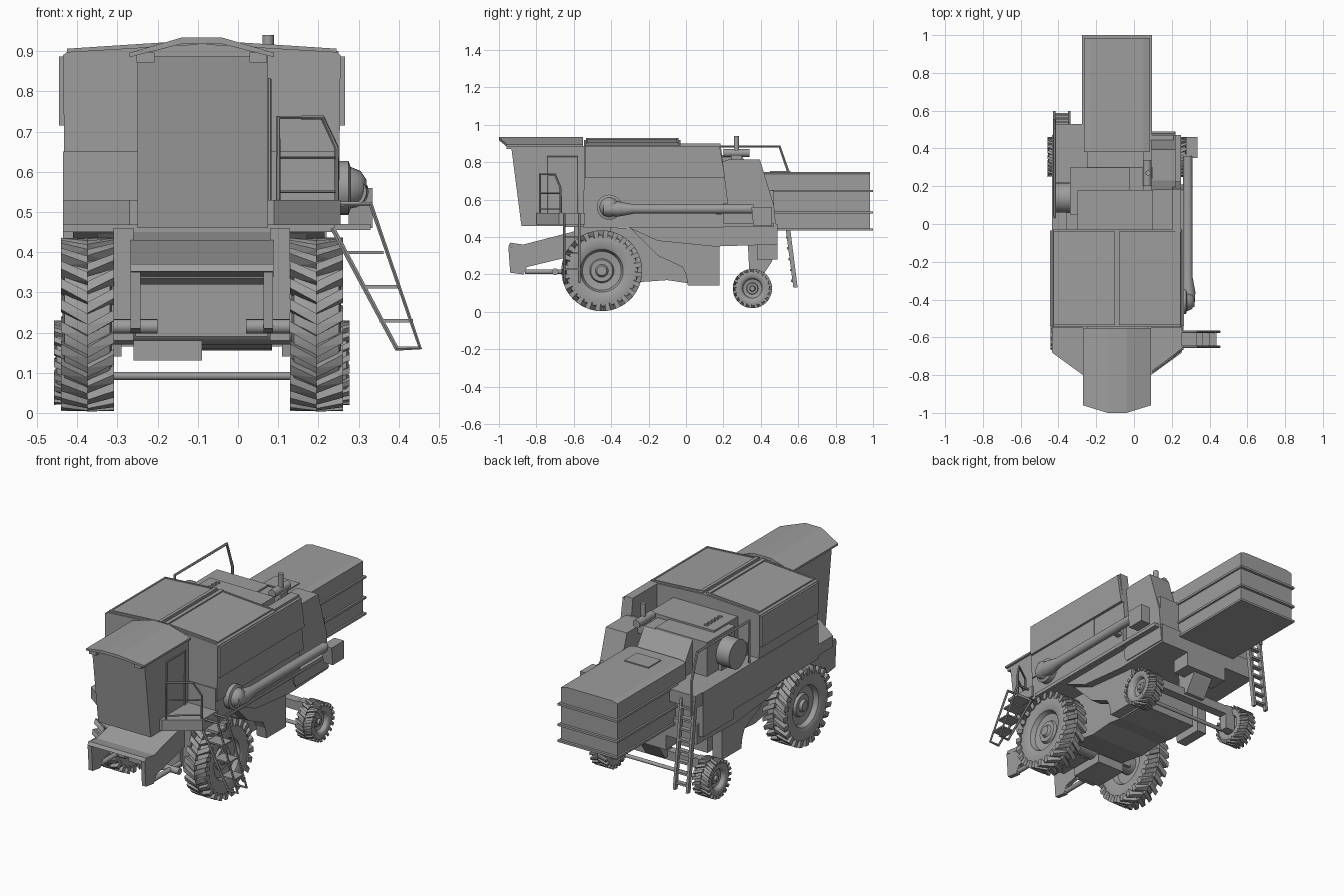
import bpy, bmesh
from math import sin, cos, pi, radians
from mathutils import Vector

cube = bpy.data.objects.get("Cube")
if cube:
    bpy.data.objects.remove(cube)

CX = -.09  # centre line of the machine body
SIDES = (("right", -1), ("left", 1))

paint = bpy.data.materials.new("grey_paint")
paint.use_nodes = True
grey = (.34, .34, .34, 1)
paint.diffuse_color = grey
for node in paint.node_tree.nodes:
    if node.type == "BSDF_PRINCIPLED":
        node.inputs["Base Color"].default_value = grey
        node.inputs["Roughness"].default_value = .6


def add_mesh(name, mesh, smooth=False):
    obj = bpy.data.objects.new(name, mesh)
    bpy.context.scene.collection.objects.link(obj)
    mesh.materials.clear()
    mesh.materials.append(paint)
    if smooth:
        for face in mesh.polygons:
            face.use_smooth = True
        mesh.set_sharp_from_angle(angle=radians(35))
    return obj


def finish(name, bm, smooth=False):
    bmesh.ops.recalc_face_normals(bm, faces=bm.faces)
    mesh = bpy.data.meshes.new(name)
    bm.to_mesh(mesh)
    bm.free()
    return add_mesh(name, mesh, smooth)


def prism(name, axis, points, start, end):
    """Extrude a flat outline along an axis."""
    place = {"x": lambda p, d: (d, p[0], p[1]),
             "y": lambda p, d: (p[0], d, p[1]),
             "z": lambda p, d: (p[0], p[1], d)}[axis]
    bm = bmesh.new()
    first = [bm.verts.new(place(p, start)) for p in points]
    last = [bm.verts.new(place(p, end)) for p in points]
    bm.faces.new(first)
    bm.faces.new(last)
    for i in range(len(points)):
        j = i - 1
        bm.faces.new((first[j], first[i], last[i], last[j]))
    return finish(name, bm)


def box(name, x, y, z):
    outline = [(x[0], y[0]), (x[1], y[0]), (x[1], y[1]), (x[0], y[1])]
    return prism(name, "z", outline, z[0], z[1])


def lathe(name, axis, centre, profile, steps=32):
    """Revolve (distance along axis, radius) pairs."""
    place = {"x": lambda a, u, v: (a, u, v),
             "y": lambda a, u, v: (u, a, v),
             "z": lambda a, u, v: (u, v, a)}[axis]
    bm = bmesh.new()
    rings = []
    for i in range(steps):
        t = 2 * pi * i / steps
        rings.append([bm.verts.new(Vector(centre) + Vector(place(a, r * cos(t), r * sin(t))))
                      for a, r in profile])
    for i in range(steps):
        here, back = rings[i], rings[i - 1]
        for k in range(len(profile) - 1):
            bm.faces.new((back[k], here[k], here[k + 1], back[k + 1]))
    bmesh.ops.remove_doubles(bm, verts=bm.verts, dist=1e-5)
    return finish(name, bm, True)


def rod(name, axis, centre, half, radius):
    return lathe(name, axis, centre, [(-half, 0), (-half, radius), (half, radius), (half, 0)], 20)


def tube(name, points, radius=.006):
    curve = bpy.data.curves.new(name, "CURVE")
    curve.dimensions = "3D"
    curve.bevel_depth = radius
    curve.bevel_resolution = 1
    curve.use_fill_caps = True
    line = curve.splines.new("POLY")
    line.points.add(len(points) - 1)
    for target, p in zip(line.points, points):
        target.co = (*p, 1)
    helper = bpy.data.objects.new(name + "_path", curve)
    bpy.context.scene.collection.objects.link(helper)
    graph = bpy.context.evaluated_depsgraph_get()
    mesh = bpy.data.meshes.new_from_object(helper.evaluated_get(graph))
    bpy.data.objects.remove(helper)
    return add_mesh(name, mesh, True)


def wheel(name, centre, radius, half, side, count):
    """Tyre with dished rim, plus chevron lugs."""
    shape = [(-.4, 0), (-.4, .46), (-.8, .52), (-.93, .75), (-.85, .88), (0, .91), (.85, .88),
             (.93, .75), (.85, .57), (.78, .53), (.4, .48), (.3, .3), (.5, .27), (.5, .16),
             (.72, .12), (.72, 0)]
    lathe(name + "_tyre", "x", centre, [(a * half * side, r * radius) for a, r in shape], 40)
    bm = bmesh.new()
    width, skew = 3 / count, 4.2 / count
    for i in range(count):
        for s in (-1, 1):
            t = 2 * pi * (i + (s > 0) / 2) / count
            verts = []
            for across, low, high, lean in ((0, .88, 1, 0), (s, .82, 1, skew)):
                for turn in (0, width):
                    for r in (low, high):
                        a = t + lean + turn
                        offset = (across * half, -cos(a) * r * radius, sin(a) * r * radius)
                        verts.append(bm.verts.new(Vector(centre) + Vector(offset)))
            bmesh.ops.convex_hull(bm, input=verts)
    finish(name + "_lugs", bm)


# Wheels and axles
for label, s in SIDES:
    wheel("front_" + label + "_wheel", (CX + s * .285, -.45, .22), .216, .066, s, 24)
    wheel("rear_" + label + "_wheel", (CX + s * .318, .355, .125), .105, .05, s, 20)
    box("rear_axle_knuckle_" + label, sorted((CX + s * .23, CX + s * .29)), (.33, .38), (.08, .22))
rod("front_axle", "x", (CX, -.45, .22), .27, .05)
box("rear_axle_beam", (CX - .25, CX + .25), (.33, .38), (.165, .215))
rod("steering_tie_rod", "x", (CX, .33, .092), .25, .01)
prism("rear_axle_support", "x", [(.33, .38), (.48, .38), (.46, .27), (.4, .18), (.34, .18)],
      CX - .06, CX + .06)

# Main body, side skirts and threshing underside
box("main_body", (-.435, .245), (-.55, .2), (.45, .65))
box("rear_body", (-.435, .21), (.2, .47), (.4, .65))
prism("body_skirt", "x", [(-.35, .47), (-.15, .38), (.15, .35), (.49, .36), (.49, .47)], -.41, .215)
prism("threshing_underside", "x", [(-.55, .46), (-.47, .2), (-.24, .16), (-.1, .17), (0, .155),
      (.18, .155), (.18, .42)], CX - .17, CX + .175)
for label, s in SIDES:
    prism("lower_shield_" + label, "x", [(-.3, .45), (-.15, .3), (-.02, .24), (0, .2), (.01, .14),
          (.18, .14), (.18, .4), (.16, .47)], CX + s * .2, CX + s * .26)
box("body_side_moulding", (.2, .25), (-.52, .47), (.455, .475))
box("chopper_box", (CX - .13, CX + .13), (.38, .49), (.28, .42))

# Grain tank with pitched covers
prism("grain_tank", "y", [(-.432, .58), (-.435, .89), (-.425, .898), (CX, .918),
      (.245, .898), (.255, .89), (.252, .58)], -.545, -.03)
for label, s in SIDES:
    def slope(inner, outer, lift):
        return [(CX + s * d, .918 - d * .065 + h) for d, h in
                ((inner, -.01), (outer, -.01), (outer, lift), (inner, lift))]
    prism("tank_cover_" + label, "y", slope(.025, .33, .006), -.525, -.05)
    prism("tank_cover_inner_edge_" + label, "y", slope(.01, .03, .013), -.535, -.04)
    prism("tank_cover_outer_edge_" + label, "y", slope(.325, .335, .009), -.535, -.04)
    for end, y in (("front", -.535), ("rear", -.05)):
        prism("tank_cover_" + end + "_edge_" + label, "y", slope(.02, .335, .01), y, y + .01)
prism("tank_side_extension", "x", [(-.04, .58), (-.04, .9), (.185, .9), (.225, .58)], .2, .25)
prism("tank_left_panel", "x", [(-.54, .715), (-.54, .887), (.18, .887), (.21, .715)], .24, .266)
box("tank_right_panel", (-.446, -.42), (-.54, -.035), (.715, .887))

# Engine bay, radiator drum and exhaust
box("engine_deck", (-.36, .2), (-.04, .2), (.62, .72))
box("engine_cover", (-.3, .1), (-.04, .18), (.7, .85))
box("radiator_box", (-.34, -.02), (.05, .3), (.64, .84))
rod("radiator_drum", "x", (-.38, .14, .735), .04, .08)
prism("rear_side_housing", "x", [(.18, .4), (.18, .8), (.23, .815), (.395, .815), (.47, .57),
      (.49, .37), (.2, .37)], .09, .22)
prism("engine_rear_slope", "x", [(.17, .6), (.17, .83), (.3, .83), (.39, .69), (.39, .6)], -.25, .05)
rod("muffler", "y", (.07, .27, .85), .07, .022)
rod("exhaust_stack", "z", (.075, .27, .88), .06, .014)
box("muffler_bracket", (.05, .1), (.24, .3), (.78, .84))
for i in range(5):
    box("cover_vent_" + str(i), (-.24, -.22), (.02 + i * .03, .035 + i * .03), (.845, .857))

# Straw hood with side ribs
hood = [(-.265, .44), (-.265, .738), (-.23, .747), (.05, .747), (.085, .738), (.085, .44)]
prism("straw_hood", "y", hood, .38, .985)
for label, z in (("upper", .64), ("lower", .525), ("bottom", .435)):
    box("hood_rib_" + label, (-.275, .095), (.46, 1), (z, z + .012))
box("hood_hatch", (-.16, -.01), (.45, .56), (.744, .753))

# Cab with arched roof, door frame and lamps
prism("cab", "x", [(-.935, .887), (-.88, .46), (-.54, .46), (-.54, .887)], -.25, .075)
roof = prism("cab_roof", "y", [(-.27, .885), (-.27, .896), (-.14, .934), (-.04, .934), (.09, .896),
             (.09, .885), (-.04, .918), (-.14, .918)], -.96, -.55)
for v in roof.data.vertices:
    if v.co.y < -.9 and abs(v.co.x - CX) < .1:
        v.co.y = -1
for label, s in SIDES:
    x = CX + s * .14
    box("cab_lamp_" + label, (x - .022, x + .022), (-.96, -.93), (.872, .897))
    prism("platform_" + label, "z", [(CX + s * .16, -.8), (CX + s * .18, -.8), (CX + s * .345, -.68),
          (CX + s * .345, -.54), (CX + s * .16, -.54)], .468, .53)
tube("door_frame", [(.078, -.74, .53), (.078, -.74, .83), (.078, -.58, .83), (.078, -.58, .53)], .005)

# Platform handrail
tube("platform_rail", [(.1, -.78, .53), (.1, -.78, .735), (.21, -.7, .735), (.245, -.67, .66),
     (.245, -.67, .53)])
for z in (.55, .635):
    tube("platform_rail_bar", [(.1, -.78, z), (.245, -.67, z)], .004)

# Front ladder
for y in (-.65, -.57):
    tube("ladder_frame", [(.235, y, .46), (.395, y, .16), (.453, y, .162), (.33, y, .52),
         (.25, y, .52)], .007)
for i in range(3):
    x, z = .262 + i * .045, .395 - i * .085
    box("ladder_step", (x, x + .1 - i * .008), (-.65, -.57), (z, z + .008))
box("ladder_landing", (.24, .33), (-.65, -.57), (.455, .47))

# Rear ladder, platform and rail
for x in (-.43, -.35):
    prism("rear_ladder_side", "x", [(.51, .62), (.535, .62), (.597, .13), (.574, .13)], x, x + .014)
for i in range(8):
    box("rear_ladder_rung", (-.425, -.345), (.562 - i * .007, .588 - i * .007),
        (.16 + i * .058, .172 + i * .058))
box("rear_platform", (-.43, -.27), (.46, .53), (.58, .65))
tube("rear_rail", [(-.42, .04, .65), (-.42, .04, .885), (-.42, .5, .885), (-.42, .55, .74),
     (-.42, .55, .55)], .008)

# Unloading auger: elbow, cone, pipe and spout
lathe("auger_elbow", "x", (.24, -.41, .56), [(0, .067), (.035, .067), (.04, .052), (.065, .042),
      (.08, .02), (.08, 0)], 24)
lathe("auger_pipe", "y", (.285, -.41, .55), [(-.03, 0), (-.03, .035), (.05, .04), (.13, .025),
      (.77, .025), (.77, 0)], 20)
prism("auger_spout", "x", [(.35, .56), (.46, .56), (.46, .46), (.36, .46)], .275, .335)
box("auger_rest", (.2, .28), (.16, .19), (.52, .54))

# Feeder house and header mount
prism("feeder_house", "x", [(-.89, .335), (-.5, .44), (-.5, .19), (-.62, .19), (-.62, .32),
      (-.87, .32)], -.255, .075)
prism("feeder_top", "x", [(-.95, .352), (-.87, .338), (-.6, .41), (-.6, .43), (-.87, .36), (-.94, .37)],
      -.268, .088)
for label, s in SIDES:
    x = CX + s * .165
    prism("feeder_cheek_" + label, "x", [(-.95, .35), (-.87, .34), (-.6, .41), (-.6, .3), (-.85, .24),
          (-.87, .2), (-.94, .21)], x - .012, x + .012)
    rod("header_drive_" + label, "x", (CX + s * .165, -.7, .215), .055, .018)
    rod("lift_cylinder_" + label, "y", (x, -.74, .215), .12, .013)
    box("axle_mount_" + label, sorted((CX + s * .17, CX + s * .22)), (-.6, -.4), (.18, .46))
box("stone_trap", (-.26, CX), (-.6, -.4), (.13, .18))
